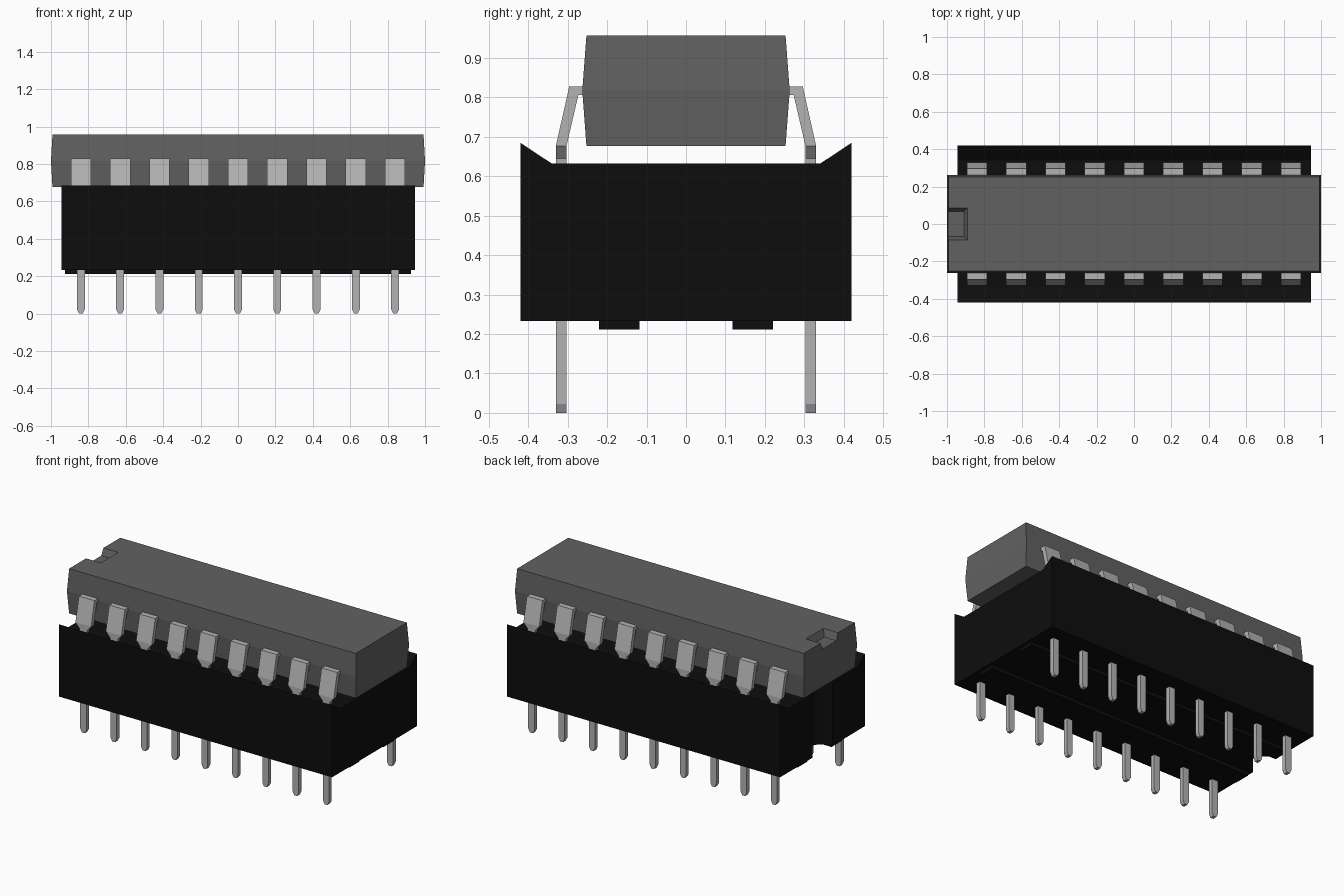
import bpy, bmesh, math

cube = bpy.data.objects.get("Cube")
if cube:
    bpy.data.objects.remove(cube, do_unlink=True)


def material(name, rgb, rough):
    m = bpy.data.materials.new(name)
    m.use_nodes = True
    m.diffuse_color = (*rgb, 1)
    bsdf = m.node_tree.nodes["Principled BSDF"]
    bsdf.inputs["Base Color"].default_value = (*rgb, 1)
    bsdf.inputs["Roughness"].default_value = rough
    return m


GREY = material("dark grey plastic", (0.12, 0.12, 0.12), 0.6)
BLACK = material("black plastic", (0.004, 0.004, 0.004), 0.6)
METAL = material("light grey metal", (0.45, 0.45, 0.45), 0.5)


def loft(name, rings, mat):
    """Skin a row of equal-length point rings and cap both ends."""
    bm = bmesh.new()
    loops = [[bm.verts.new(p) for p in ring] for ring in rings]
    n = len(loops[0])
    for a, b in zip(loops, loops[1:]):
        for i in range(n):
            j = (i + 1) % n
            bm.faces.new((a[i], a[j], b[j], b[i]))
    bm.faces.new(loops[0])
    bm.faces.new(loops[-1])
    bmesh.ops.recalc_face_normals(bm, faces=bm.faces)
    mesh = bpy.data.meshes.new(name)
    bm.to_mesh(mesh)
    bm.free()
    mesh.materials.append(mat)
    ob = bpy.data.objects.new(name, mesh)
    bpy.context.collection.objects.link(ob)
    return ob


def rect(x0, x1, y0, y1, z):
    return [(x0, y0, z), (x1, y0, z), (x1, y1, z), (x0, y1, z)]


def cut(target, cutter):
    """Subtract the cutter, then discard it."""
    mod = target.modifiers.new("cut", "BOOLEAN")
    mod.operation = "DIFFERENCE"
    mod.solver = "EXACT"
    mod.object = cutter
    bpy.context.view_layer.objects.active = target
    bpy.ops.object.modifier_apply(modifier=mod.name)
    bpy.data.objects.remove(cutter, do_unlink=True)


# Chip body: waist slightly wider than top and bottom
body = loft("chip_body", [
    rect(-x, x, -y, y, z)
    for x, y, z in ((0.992, 0.2525, 0.677), (1.0, 0.263, 0.817), (0.992, 0.2525, 0.957))
], GREY)

# Orientation notch with sloped sides, open at the end
cut(body, loft("notch_cutter", [
    rect(-1.1, -0.91, -0.068, 0.068, 0.915),
    rect(-1.1, -0.885, -0.09, 0.09, 0.967),
], GREY))

# Socket: raised, bevelled lips along both long sides
profile = [(-0.42, 0.233), (0.42, 0.233), (0.42, 0.685), (0.34, 0.632),
           (-0.34, 0.632), (-0.42, 0.685)]
socket = loft("socket_body", [[(x, y, z) for y, z in profile] for x in (-0.945, 0.945)], BLACK)

# Rounded upright groove in one end of the socket
arc = [(-0.945 + 0.1 * math.cos(a), 0.1 * math.sin(a))
       for a in (math.pi * i / 12 - math.pi / 2 for i in range(13))]
groove = [(-1.05, -0.1)] + arc + [(-1.05, 0.1)]
cut(socket, loft("groove_cutter", [[(x, y, z) for x, y in groove] for z in (0.1, 0.8)], BLACK))

for side, s in (("front", -1), ("back", 1)):
    # Standoff rail under the socket
    loft(f"{side}_standoff_rail",
         [rect(-0.925, 0.925, s * 0.118, s * 0.22, z) for z in (0.212, 0.24)], BLACK)

    for i in range(9):
        cx = -0.84 + 0.21 * i
        # Bent chip lead: outer y/z, inner y/z, half width
        bends = [(0.255, 0.828, 0.255, 0.806, 0.054),
                 (0.296, 0.828, 0.273, 0.806, 0.054),
                 (0.330, 0.677, 0.303, 0.677, 0.054),
                 (0.330, 0.645, 0.303, 0.645, 0.026),
                 (0.330, 0.600, 0.303, 0.600, 0.022)]
        loft(f"{side}_chip_lead_{i + 1}", [
            [(cx - w, s * yo, zo), (cx + w, s * yo, zo),
             (cx + w, s * yi, zi), (cx - w, s * yi, zi)]
            for yo, zo, yi, zi, w in bends
        ], METAL)
        # Socket pin with a chamfered tip
        loft(f"{side}_socket_pin_{i + 1}", [
            rect(cx - w, cx + w, s * 0.303, s * 0.330, z)
            for w, z in ((0.010, 0.0), (0.021, 0.022), (0.021, 0.25))
        ], METAL)
